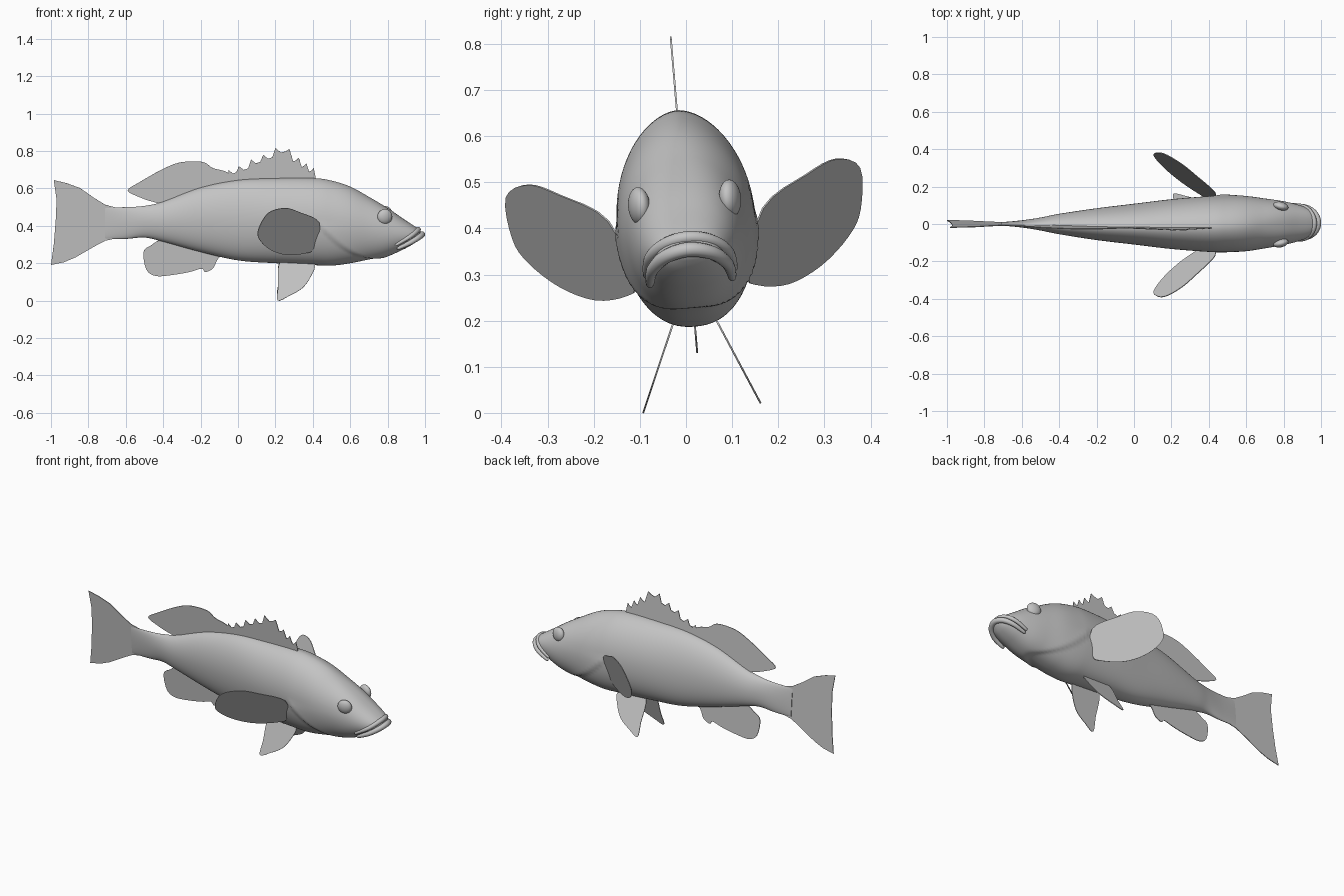
import bpy, bmesh
from math import cos, sin, pi, exp, copysign, radians
from mathutils import Matrix, Vector

cube = bpy.data.objects.get("Cube")
if cube:
    bpy.data.objects.remove(cube, do_unlink=True)

GREY = (0.55, 0.55, 0.55, 1)
mat = bpy.data.materials.new("plain grey")
mat.use_nodes = True
mat.diffuse_color = GREY
bsdf = mat.node_tree.nodes["Principled BSDF"]
bsdf.inputs["Base Color"].default_value = GREY
bsdf.inputs["Roughness"].default_value = 0.6

# The whole fish leans slightly to one side
pivot = Vector((0, 0.003, 0.42))
LEAN = Matrix.Translation(pivot) @ Matrix.Rotation(radians(4.8), 4, 'X') @ Matrix.Translation(-pivot)


def finish(bm, name, smooth=True):
    bmesh.ops.recalc_face_normals(bm, faces=bm.faces)
    bm.transform(LEAN)
    mesh = bpy.data.meshes.new(name)
    bm.to_mesh(mesh)
    bm.free()
    obj = bpy.data.objects.new(name, mesh)
    bpy.context.collection.objects.link(obj)
    mesh.materials.append(mat)
    if smooth:
        bpy.ops.object.select_all(action='DESELECT')
        obj.select_set(True)
        bpy.context.view_layer.objects.active = obj
        bpy.ops.object.shade_smooth_by_angle(angle=radians(50))
    return obj


def spline(points, steps, closed=False):
    """Smooth curve through points of any dimension."""
    n, out = len(points), []
    pick = (lambda i: points[i % n]) if closed else (lambda i: points[max(0, min(n - 1, i))])
    for i in range(n if closed else n - 1):
        p = [pick(i + k) for k in (-1, 0, 1, 2)]
        for s in range(steps):
            t = s / steps
            out.append([0.5 * (2 * b + (c - a) * t + (2 * a - 5 * b + 4 * c - d) * t * t
                               + (3 * b - a - 3 * c + d) * t ** 3) for a, b, c, d in zip(*p)])
    if not closed:
        out.append(list(points[-1]))
    return out


def ramp(v):
    v = max(0, min(1, v))
    return v * v * (3 - 2 * v)


def loft(bm, rings):
    rings = [[bm.verts.new(p) for p in ring] for ring in rings]
    for a, b in zip(rings, rings[1:]):
        for i in range(len(a)):
            j = (i + 1) % len(a)
            bm.faces.new((a[i], a[j], b[j], b[i]))
    bm.faces.new(rings[0])
    bm.faces.new(rings[-1])


# Body: x, top, bottom, half width
stations = [
    (-.71, .50, .33, .006), (-.6, .50, .33, .018), (-.5, .507, .337, .034),
    (-.4, .53, .315, .054), (-.2, .605, .26, .084), (0, .645, .215, .108),
    (.2, .655, .20, .132), (.4, .656, .19, .148), (.5, .642, .187, .15),
    (.6, .61, .2, .146), (.7, .555, .22, .132), (.8, .495, .24, .116),
    (.88, .44, .272, .097), (.94, .40, .305, .072), (.97, .378, .33, .042),
    (.98, .36, .345, .01)]
SIDES = 72


def body_ring(x, top, bottom, half):
    mid, tall, ring = (top + bottom) / 2, (top - bottom) / 2, []
    head = ramp((x - .6) / .2)
    for i in range(SIDES):
        a = 2 * pi * (i + .5) / SIDES
        power = 1.1 - .25 * head if sin(a) > 0 else .87
        y = half * copysign(abs(cos(a)) ** power, cos(a))
        z = mid + tall * sin(a)
        # raised edge of the gill cover, sweeping down to the throat
        d = z - (.225 + .19 * (max(0, .75 - x) / .32) ** 2)
        lift = .009 * ramp(d / .012) * exp(-max(d, 0) / .07)
        lift *= ramp((x - .42) / .03) * ramp((.88 - x) / .15) * ramp((.44 - z) / .05)
        ring.append((x, y + lift * cos(a), z + lift * sin(a)))
    return ring


bm = bmesh.new()
loft(bm, [body_ring(*s) for s in spline(stations, 9)])
finish(bm, "body")


# Lips: tapered tubes around the snout
def lip(name, half_path, radius):
    path = half_path + [(x, -y, z) for x, y, z in half_path[-2::-1]]
    path = [Vector(p) for p in spline(path, 8)]
    rings, last = [], len(path) - 1
    for i, p in enumerate(path):
        along = (path[min(i + 1, last)] - path[max(i - 1, 0)]).normalized()
        side = along.cross(Vector((0, 0, 1))).normalized()
        up = side.cross(along)
        r = radius * (.35 + .65 * sin(pi * i / last) ** .5 if 0 < i < last else .2)
        rings.append([p + r * (side * cos(a) + up * sin(a))
                      for a in (2 * pi * k / 12 for k in range(12))])
    bm = bmesh.new()
    loft(bm, rings)
    finish(bm, name)


lip("upper_lip", [(.84, -.096, .302), (.91, -.086, .343), (.95, -.05, .37), (.964, 0, .38)], .014)
lip("lower_lip", [(.85, -.09, .283), (.92, -.082, .316), (.967, -.05, .343), (.985, 0, .354)], .016)

# Eyes
for name, side in (("left_eye", 1), ("right_eye", -1)):
    bm = bmesh.new()
    bmesh.ops.create_uvsphere(bm, u_segments=24, v_segments=16, radius=.041)
    bm.transform(Matrix.Translation((.785, side * .099, .457))
                 @ Matrix.Rotation(side * radians(-14), 4, 'Z')
                 @ Matrix.Diagonal((1, .55, 1, 1)))
    finish(bm, name)


# Fins: thin plates, with a rule giving y from x and z
def fin(name, outline, place=lambda x, z: 0, rounded=True, side=-1):
    points = spline(outline, 4, closed=True) if rounded else outline
    bm = bmesh.new()
    face = bm.faces.new([bm.verts.new((x, -side * place(x, z), z)) for x, z in points])
    face.normal_update()
    bmesh.ops.triangulate(bm, faces=[face])
    obj = finish(bm, name, smooth=False)
    plate = obj.modifiers.new("thickness", 'SOLIDIFY')
    plate.thickness = .004
    plate.offset = 0


fin("tail_fin", [(-.64, .495), (-.71, .513), (-.77, .55), (-.845, .603), (-.92, .63), (-.985, .645),
                 (-.97, .54), (-.975, .42), (-.985, .3), (-1, .19), (-.93, .205), (-.87, .23),
                 (-.77, .288), (-.71, .32), (-.64, .335)], rounded=False)

fin("soft_dorsal_fin", [(-.03, .62), (-.055, .685), (-.135, .71), (-.19, .743), (-.31, .74),
                        (-.41, .70), (-.525, .635), (-.59, .59), (-.525, .553), (-.45, .528),
                        (-.38, .52), (-.2, .58)])

# Spiny dorsal fin: a dip in the web behind every spine
tips = [(.405, .71), (.365, .735), (.325, .765), (.275, .812), (.2, .818),
        (.135, .78), (.07, .755), (.005, .72), (-.05, .70)]
edge = []
for (x, z), (x2, z2) in zip(tips, tips[1:]):
    low = min(z, z2)
    edge += [(x, z), (x + .25 * (x2 - x), low - .012), (x + .6 * (x2 - x), low - .02)]
fin("spiny_dorsal_fin", [(-.06, .61), (.41, .63), (.415, .66)] + edge + [tips[-1]], rounded=False)

fin("anal_fin", [(-.1, .26), (-.115, .21), (-.135, .17), (-.175, .152), (-.195, .17), (-.26, .152),
                 (-.36, .135), (-.44, .131), (-.49, .165), (-.505, .26), (-.465, .295),
                 (-.4, .325), (-.25, .3)])

pectoral = [(.435, .43), (.33, .495), (.25, .523), (.16, .5), (.108, .41), (.115, .355),
            (.17, .297), (.257, .262), (.36, .265), (.405, .292)]
pelvic = [(.225, .21), (.33, .225), (.41, .2), (.39, .135), (.345, .075), (.275, .035),
          (.212, .01), (.215, .085)]
for name, side in (("left", 1), ("right", -1)):
    fin(name + "_pectoral_fin", pectoral,
        lambda x, z: -.27 - .46 * (z - .39) + .67 * (x - .255), side=-side)
    fin(name + "_pelvic_fin", pelvic, lambda x, z: -.05 - .43 * (.19 - z), side=-side)
